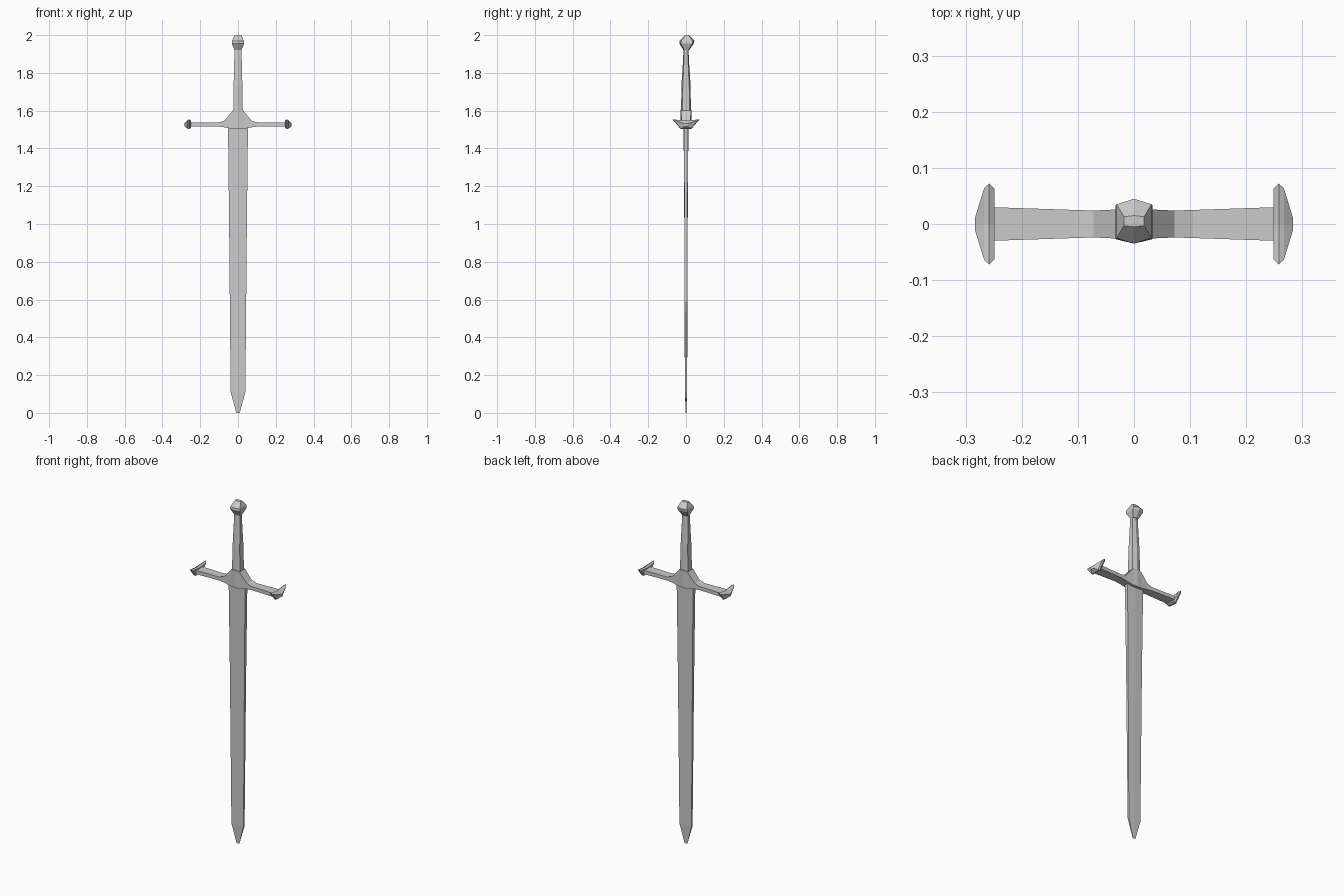
import bpy, bmesh

if "Cube" in bpy.data.objects:
    bpy.data.objects.remove(bpy.data.objects["Cube"])


def loft(name, rings, mirror=False):
    """Skin a list of equal-sized point rings and cap both ends."""
    bm = bmesh.new()
    vr = [[bm.verts.new(p) for p in r] for r in rings]
    n = len(vr[0])
    for a, b in zip(vr, vr[1:]):
        for i in range(n):
            j = (i + 1) % n
            bm.faces.new((a[i], a[j], b[j], b[i]))
    bm.faces.new(vr[0])
    bm.faces.new(vr[-1])
    bmesh.ops.recalc_face_normals(bm, faces=bm.faces)
    me = bpy.data.meshes.new(name)
    bm.to_mesh(me)
    bm.free()
    ob = bpy.data.objects.new(name, me)
    bpy.context.collection.objects.link(ob)
    if mirror:
        ob.modifiers.new("mirror", 'MIRROR').use_axis = (True, False, False)
    return ob


def hex_ring(z, w, ridge, side, y=0.0):
    """Six-sided section: flat narrow sides, low ridge front and back."""
    return [(w, y - side, z), (w, y + side, z), (0, y + ridge, z),
            (-w, y + side, z), (-w, y - side, z), (0, y - ridge, z)]


# Blade, thinning towards a narrow tip
loft("blade", [hex_ring(*s) for s in [
    (0.0, 0.009, 0.0015, 0.001), (0.11, 0.039, 0.006, 0.005),
    (1.0, 0.047, 0.009, 0.008), (1.53, 0.053, 0.013, 0.011)]])

# Grip
loft("grip", [hex_ring(*s) for s in [
    (1.56, 0.028, 0.027, 0.019), (1.61, 0.025, 0.026, 0.019),
    (1.74, 0.023, 0.024, 0.017), (1.86, 0.020, 0.016, 0.011),
    (1.93, 0.018, 0.013, 0.009)]])

# Pommel
loft("pommel", [hex_ring(*s) for s in [
    (1.92, 0.018, 0.015, 0.011, 0.002), (1.955, 0.033, 0.038, 0.030, 0.003),
    (1.97, 0.031, 0.040, 0.030, 0.005), (2.0, 0.018, 0.010, 0.008, 0.005)]])

# Crossguard: raised block in the middle with slim arms (x, y, low z, high z)
half = [(0.0, 0.029, 1.502, 1.605), (0.028, 0.026, 1.503, 1.60),
        (0.072, 0.024, 1.512, 1.547), (0.105, 0.025, 1.516, 1.537),
        (0.255, 0.030, 1.516, 1.537)]
stations = [(-x, y, a, b) for x, y, a, b in half[:0:-1]] + half
loft("crossguard", [[(x, -y, a), (x, y, a), (x, y, b), (x, -y, b)]
                    for x, y, a, b in stations])

# Flared guard ends: (x, low half width, high half width, low z, mid z, high z)
loft("guard_ends", [
    [(x, -lo, a), (x, lo, a), (x, hi, c), (x, 0, b), (x, -hi, c)]
    for x, lo, hi, a, b, c in [
        (0.249, 0.024, 0.063, 1.509, 1.541, 1.548),
        (0.258, 0.028, 0.072, 1.503, 1.547, 1.554),
        (0.267, 0.027, 0.064, 1.505, 1.544, 1.549),
        (0.283, 0.008, 0.012, 1.516, 1.532, 1.533)]], mirror=True)
